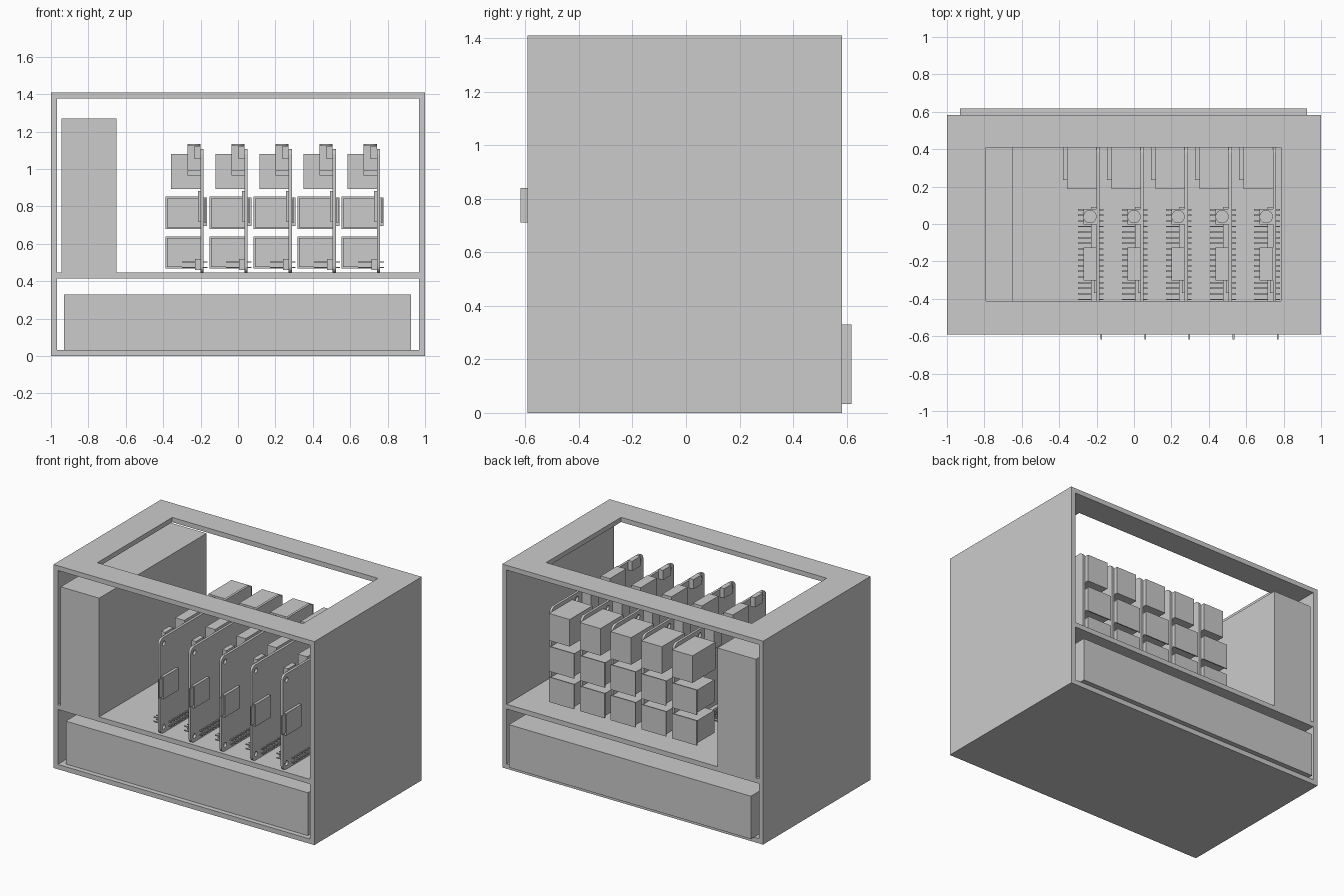
import bpy, bmesh, math
from mathutils import Matrix

cube = bpy.data.objects.get("Cube")
if cube:
    bpy.data.objects.remove(cube, do_unlink=True)

# One plain grey for everything
grey = bpy.data.materials.new("light_grey")
grey.use_nodes = True
colour = (0.6, 0.6, 0.6, 1)
grey.diffuse_color = colour
next(n for n in grey.node_tree.nodes if n.type == 'BSDF_PRINCIPLED').inputs["Base Color"].default_value = colour


def mesh_of_boxes(name, boxes):
    """One mesh made of boxes, each given as x, y and z ranges."""
    bm = bmesh.new()
    for ranges in boxes:
        mid = [(a + b) / 2 for a, b in ranges]
        size = [b - a for a, b in ranges]
        bmesh.ops.create_cube(bm, size=1, matrix=Matrix.Translation(mid) @ Matrix.Diagonal(size + [1]))
    return finish(name, bm)


def finish(name, bm):
    me = bpy.data.meshes.new(name)
    bm.to_mesh(me)
    bm.free()
    me.materials.append(grey)
    return me


def place(name, me, x=0):
    ob = bpy.data.objects.new(name, me)
    ob.location.x = x
    bpy.context.scene.collection.objects.link(ob)
    return ob


# ---- Case: open front and back, shelf, roof with a large opening ----
W, F, B, H, T = 1.0, -0.592, 0.584, 1.41, 0.033
depth = (F, B)
SHELF = 0.447
inner = (-W + T, W - T)
for name, xs in (("right_wall", (-W, -W + T)), ("left_wall", (W - T, W))):
    place(name, mesh_of_boxes(name, [(xs, depth, (0, H))]))
place("floor_panel", mesh_of_boxes("floor_panel", [(inner, depth, (0, T))]))
place("shelf", mesh_of_boxes("shelf", [(inner, depth, (SHELF - T, SHELF))]))

bm = bmesh.new()
roof_faces = []
xs, ys = (-W + T, -0.79, 0.787, W - T), (F, -0.413, 0.408, B)
grid = [[bm.verts.new((x, y, H - T)) for y in ys] for x in xs]
for i in range(3):
    for j in range(3):
        if (i, j) != (1, 1):
            roof_faces.append(bm.faces.new((grid[i][j], grid[i][j + 1], grid[i + 1][j + 1], grid[i + 1][j])))
raised = bmesh.ops.extrude_face_region(bm, geom=roof_faces, use_keep_orig=True)
bmesh.ops.translate(bm, vec=(0, 0, T), verts=[v for v in raised["geom"] if isinstance(v, bmesh.types.BMVert)])
bmesh.ops.recalc_face_normals(bm, faces=bm.faces)
place("roof_frame", finish("roof_frame", bm))

# ---- Large enclosed units ----
place("tall_unit", mesh_of_boxes("tall_unit", [((-0.945, -0.65), depth, (SHELF - T + 0.002, 1.27))]))
place("lower_unit", mesh_of_boxes("lower_unit", [((-0.93, 0.926), (F + 0.034, B + 0.034), (T, 0.33))]))

# ---- Circuit board, laid out in millimetres: u to the rear, v upward ----
S = 0.0118
LENGTH, HEIGHT, THICK = 85, 56, 1.4


def yr(a, b):
    return (F + a * S, F + b * S)


def zr(a, b):
    return (SHELF + a * S, SHELF + b * S)


def xr(a, b):
    return (a * S, b * S)


def arc(cx, cy, r, start, end, n):
    steps = [math.radians(start + (end - start) * i / n) for i in range(n + 1)]
    return [(cx + r * math.cos(a), cy + r * math.sin(a)) for a in steps]


R = 3
outline = (arc(LENGTH - R, HEIGHT - R, R, 0, 90, 6) + arc(R, HEIGHT - R, R, 90, 180, 6)
           + arc(R, R, R, 180, 270, 6) + arc(LENGTH - R, R, R, 270, 360, 6))
holes = [arc(u, v, 1.4, 0, 360, 16)[:-1] for u in (3.5, 61.5) for v in (3.5, 52.5)]
curve = bpy.data.curves.new("board_outline", 'CURVE')
curve.dimensions = '2D'
curve.fill_mode = 'BOTH'
curve.extrude = THICK / 2
for loop in [outline] + holes:
    spline = curve.splines.new('POLY')
    spline.points.add(len(loop) - 1)
    for p, (u, v) in zip(spline.points, loop):
        p.co = (u, v, 0, 1)
    spline.use_cyclic_u = True
temp = bpy.data.objects.new("board_outline", curve)
bm = bmesh.new()
bm.from_mesh(bpy.data.meshes.new_from_object(temp))
bpy.data.objects.remove(temp)
upright = Matrix(((0, 0, S, THICK * S / 2), (S, 0, 0, F), (0, S, 0, SHELF), (0, 0, 0, 1)))
bm.transform(upright)
bmesh.ops.remove_doubles(bm, verts=bm.verts, dist=0.0002)
bmesh.ops.recalc_face_normals(bm, faces=bm.faces)
parts = {"circuit_board": finish("circuit_board", bm)}

# Rear sockets: one single, two double with a flange
parts["network_socket"] = mesh_of_boxes("network_socket", [(xr(-13.3, 0), yr(66, 87.3), zr(37.8, 53.7))])
sockets = []
for v in (9, 27):
    sockets.append((xr(-15.3, 0), yr(70, 86.8), zr(v - 6.6, v + 6.6)))
    sockets.append((xr(-16, 0), yr(86.6, 87.3), zr(v - 7.3, v + 7.3)))
parts["double_sockets"] = mesh_of_boxes("double_sockets", sockets)

# Top edge sockets
parts["video_socket"] = mesh_of_boxes("video_socket", [(xr(-6, 0), yr(24.5, 39.5), zr(46, 57.5))])
parts["power_socket"] = mesh_of_boxes("power_socket", [(xr(-2.8, 0), yr(6.8, 14.4), zr(51.5, 57.2))])
bm = bmesh.new()
bmesh.ops.create_cube(bm, size=1, matrix=Matrix.Translation((-3 * S, F + 53.5 * S, SHELF + 50 * S))
                      @ Matrix.Diagonal((6 * S, 7 * S, 12 * S, 1)))
bmesh.ops.create_cone(bm, cap_ends=True, segments=24, radius1=3 * S, radius2=3 * S, depth=2.4 * S,
                      matrix=Matrix.Translation((-3 * S, F + 53.5 * S, SHELF + 57.1 * S)))
parts["audio_socket"] = finish("audio_socket", bm)

# Pin header: plastic strip and two rows of pins through the board
pitch = 2.54
parts["pin_strip"] = mesh_of_boxes("pin_strip", [(xr(-2.5, 0), yr(7.1, 57.9), zr(1, 6))])
pins = []
for i in range(20):
    for v in (3.5 - pitch / 2, 3.5 + pitch / 2):
        u = 32.5 + (i - 9.5) * pitch
        pins.append((xr(-8.5, 3.2), yr(u - 0.3, u + 0.3), zr(v - 0.3, v + 0.3)))
parts["header_pins"] = mesh_of_boxes("header_pins", pins)

# Processor, and the card with its holder on the other face
parts["processor"] = mesh_of_boxes("processor", [(xr(-1.2, 0), yr(19, 33), zr(23, 37))])
parts["card_holder"] = mesh_of_boxes("card_holder", [(xr(THICK, THICK + 1.6), yr(1, 15), zr(21, 34))])
parts["memory_card"] = mesh_of_boxes("memory_card", [(xr(THICK + 0.4, THICK + 1.1), yr(-2.2, 12), zr(22.5, 33.4))])

# ---- Five boards in a row ----
for n in range(5):
    for name, me in parts.items():
        place(f"{name}_{n + 1}", me, -0.2 + n * 0.2355)
